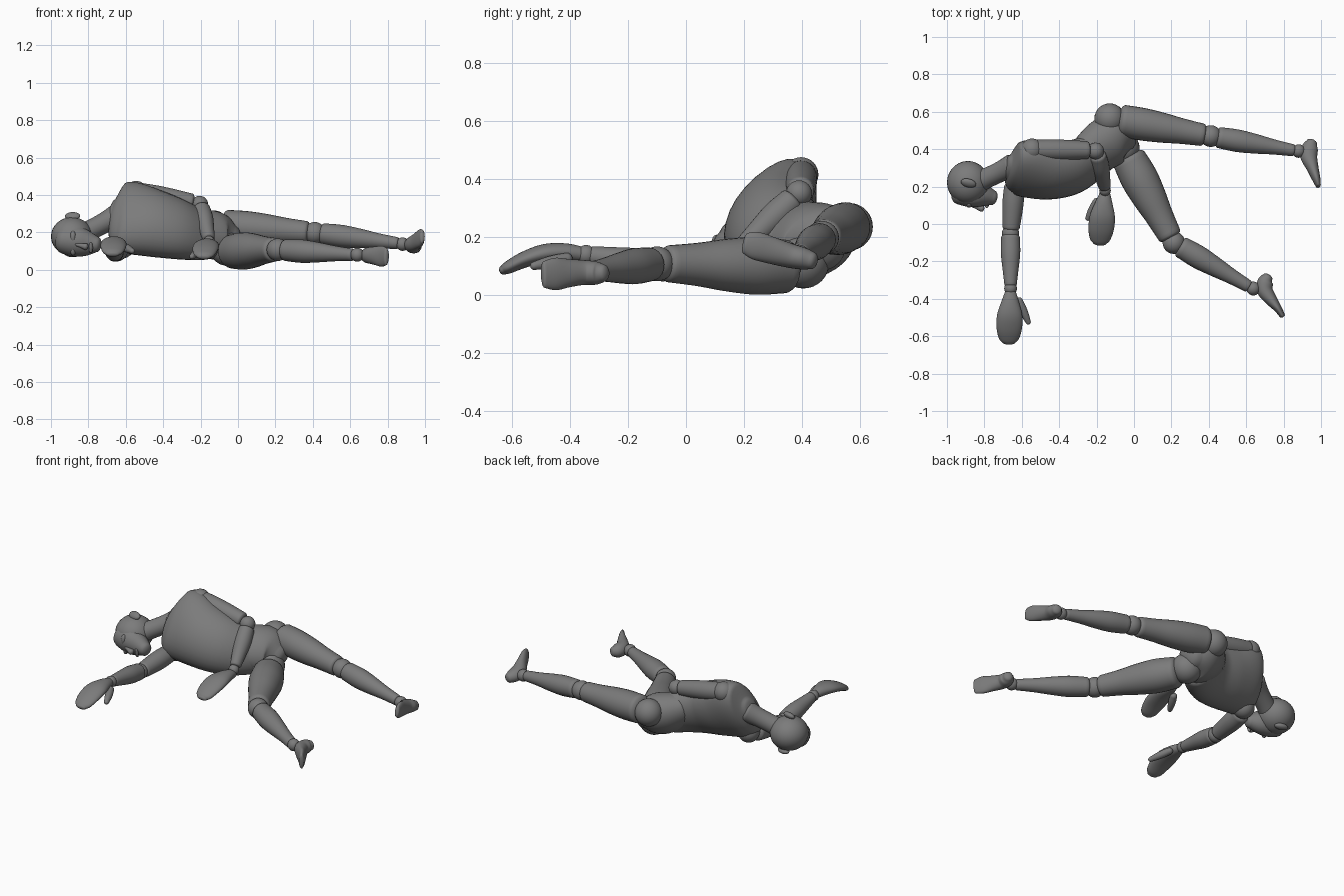
import bpy, bmesh, math
from mathutils import Vector, Matrix

if "Cube" in bpy.data.objects:
    bpy.data.objects.remove(bpy.data.objects["Cube"])

grey = bpy.data.materials.new("plain grey")
grey.use_nodes = True
COLOUR = (0.2, 0.2, 0.2, 1)
grey.diffuse_color = COLOUR
grey.node_tree.nodes["Principled BSDF"].inputs["Base Color"].default_value = COLOUR
SIDES = 28


def finish(name, bm, angle=40):
    bmesh.ops.recalc_face_normals(bm, faces=bm.faces)
    mesh = bpy.data.meshes.new(name)
    bm.to_mesh(mesh)
    bm.free()
    mesh.materials.append(grey)
    obj = bpy.data.objects.new(name, mesh)
    bpy.context.collection.objects.link(obj)
    bpy.ops.object.select_all(action="DESELECT")
    obj.select_set(True)
    bpy.context.view_layer.objects.active = obj
    bpy.ops.object.shade_smooth_by_angle(angle=math.radians(angle))
    return obj


def ball(name, centre, size, turn=(0, 0, 0)):
    if not isinstance(size, tuple):
        size = (size,) * 3
    bm = bmesh.new()
    bmesh.ops.create_uvsphere(bm, u_segments=SIDES, v_segments=16, radius=1)
    rot = Matrix.Rotation(turn[2], 4, "Z") @ Matrix.Rotation(turn[1], 4, "Y") @ Matrix.Rotation(turn[0], 4, "X")
    bm.transform(Matrix.Translation(centre) @ rot @ Matrix.Diagonal((*size, 1)))
    return finish(name, bm, 180)


def spline(a, b, c, d, t):
    return b + (c - a) * (t / 2) + (a * 2 - b * 5 + c * 4 - d) * (t * t / 2) + (b * 3 - a - c * 3 + d) * (t ** 3 / 2)


def loft(name, rings, side, side_end=None, steps=5, dome=0.35):
    """Smooth skin over rings of (centre, half width, half depth); side is the width direction."""
    rows = [(Vector(c), Vector((w, d, 0))) for c, w, d in rings]
    ext = [rows[0]] + rows + [rows[-1]]
    path = []
    for i in range(len(rows) - 1):
        quad = ext[i:i + 4]
        for s in range(steps):
            path.append([spline(*(q[k] for q in quad), s / steps) for k in (0, 1)])
    path.append(list(rows[-1]))
    side = Vector(side)
    side_end = Vector(side_end) if side_end else side
    frames = []
    for i, (c, r) in enumerate(path):
        axis = (path[min(i + 1, len(path) - 1)][0] - path[max(i - 1, 0)][0]).normalized()
        wide = side.lerp(side_end, i / (len(path) - 1))
        wide = (wide - axis * wide.dot(axis)).normalized()
        frames.append((c, r, axis, wide))

    # rounded ends
    def cap(frame, sign):
        c, r, axis, wide = frame
        height = min(r.x, r.y) * dome
        return [(c + axis * (sign * height * math.sin(a)), r * math.cos(a), axis, wide)
                for a in (0.4, 0.8, 1.15, 1.45)]
    frames = cap(frames[0], -1)[::-1] + frames + cap(frames[-1], 1)

    bm = bmesh.new()
    loops = []
    for c, r, axis, wide in frames:
        deep = axis.cross(wide)
        loops.append([bm.verts.new(c + wide * (r.x * math.cos(a)) + deep * (r.y * math.sin(a)))
                      for a in (math.tau * k / SIDES for k in range(SIDES))])
    for p, q in zip(loops, loops[1:]):
        for k in range(SIDES):
            n = (k + 1) % SIDES
            bm.faces.new((p[k], p[n], q[n], q[k]))
    bm.faces.new(loops[0])
    bm.faces.new(loops[-1])
    return finish(name, bm)


def limb(name, start, end, radii, dome=0.35):
    a, b = Vector(start), Vector(end)
    last = len(radii) - 1
    return loft(name, [(a.lerp(b, i / last), r, r) for i, r in enumerate(radii)], (0.1, 0.2, 1), dome=dome)


def hand(name, wrist, tip, thumb_base, thumb_tip):
    a, b = Vector(wrist), Vector(tip)
    shape = [(0, .028, .026), (.2, .047, .032), (.45, .067, .033), (.7, .068, .028), (.9, .054, .022), (.97, .036, .016)]
    arch = Vector((0, 0, .03))
    loft(name, [(a.lerp(b, t) + arch * math.sin(math.pi * t), w, d) for t, w, d in shape], (1, 0, 0), dome=0.8)
    limb(name.replace("hand", "thumb"), thumb_base, thumb_tip, (.02, .022, .02, .014), 0.9)


# Torso and pelvis
chest_side, hip_side = (.25, .44, .87), (-.28, .75, .6)
loft("torso", [((-.672, .305, .295), .09, .06), ((-.645, .302, .29), .18, .095),
               ((-.59, .3, .28), .212, .124), ((-.46, .29, .25), .195, .142),
               ((-.34, .302, .222), .178, .133), ((-.24, .35, .197), .158, .112),
               ((-.175, .4, .185), .14, .105)], chest_side, (0, .6, .75))
loft("pelvis", [((-.23, .37, .205), .135, .1), ((-.16, .425, .19), .145, .12),
                ((-.1, .46, .18), .14, .115), ((-.04, .47, .16), .085, .08)], hip_side, dome=.6)

# Neck and head, the face turned a little towards the ground
limb("neck", (-.82, .23, .195), (-.65, .31, .285), (.056, .054, .056, .065))
skull, across = Vector((-.888, .222, .178)), Vector((0, -.27, .96))
ball("cranium", skull, (.112, .115, .103))
loft("face_and_jaw", [((-.93, .18, .16), .075, .075), ((-.87, .165, .152), .082, .075),
                      ((-.81, .155, .142), .07, .062), ((-.755, .14, .135), .042, .04)], across, dome=.6)
limb("nose", (-.865, .098, .135), (-.815, .083, .124), (.008, .012, .018), 0.8)
for name, s in (("left", 1), ("right", -1)):
    ball(name + "_brow", Vector((-.882, .115, .142)) + across * s * .035, (.016, .018, .032))
    ear = skull + across * s * .105 + Vector((.003, .025, .008))
    ball(name + "_ear", ear, (.042, .026, .018), (.28 + s * .4, 0, -.25))
limb("lips", Vector((-.787, .099, .118)) - across * .022, Vector((-.787, .099, .118)) + across * .022,
     (.008, .011, .008), 0.8)

# Arms
ball("left_shoulder", (-.545, .397, .415), .06)
limb("left_upper_arm", (-.52, .397, .41), (-.25, .395, .36), (.054, .056, .053, .047))
ball("left_elbow", (-.205, .39, .35), .045)
limb("left_forearm", (-.195, .365, .325), (-.157, .2, .17), (.046, .05, .042, .033))
ball("left_wrist", (-.155, .18, .15), .031)
hand("left_hand", (-.155, .165, .13), (-.185, -.11, .065), (-.2, .12, .105), (-.247, .03, .07))

ball("right_shoulder", (-.62, .25, .125), .065)
limb("right_upper_arm", (-.64, .2, .11), (-.657, -.02, .09), (.054, .057, .053, .046))
ball("right_elbow", (-.66, -.05, .09), .046)
limb("right_forearm", (-.66, -.07, .095), (-.66, -.325, .135), (.05, .052, .043, .033))
ball("right_wrist", (-.66, -.345, .138), .034)
hand("right_hand", (-.66, -.36, .14), (-.67, -.64, .08), (-.615, -.41, .125), (-.565, -.525, .1))

# Legs
ball("left_hip", (-.13, .563, .235), .082)
limb("left_thigh", (-.06, .552, .235), (.365, .477, .2), (.085, .087, .08, .068, .06))
ball("left_knee", (.41, .47, .197), .058)
limb("left_shin", (.455, .462, .192), (.85, .394, .142), (.056, .06, .052, .04, .032))
ball("left_ankle", (.88, .39, .137), .036)
ball("right_hip", (-.06, .405, .112), .09)
limb("right_thigh", (-.025, .345, .098), (.19, -.06, .107), (.092, .1, .091, .075, .064))
ball("right_knee", (.213, -.1, .107), .06)
limb("right_shin", (.255, -.125, .105), (.61, -.332, .08), (.058, .062, .053, .041, .033))
ball("right_ankle", (.638, -.345, .08), .037)

# Feet, heel to toe
loft("left_foot", [((.95, .435, .118), .03, .03), ((.94, .405, .125), .038, .044),
                   ((.935, .36, .135), .042, .045), ((.955, .3, .152), .046, .032),
                   ((.975, .24, .17), .048, .022), ((.985, .205, .178), .036, .014)], (0, .25, .97), dome=.6)
loft("right_foot", [((.715, -.285, .075), .03, .028), ((.702, -.31, .075), .04, .042),
                    ((.7, -.355, .077), .043, .042), ((.733, -.405, .075), .049, .033),
                    ((.768, -.45, .072), .056, .022), ((.793, -.49, .07), .046, .015)], (0, 0, 1), dome=.6)
